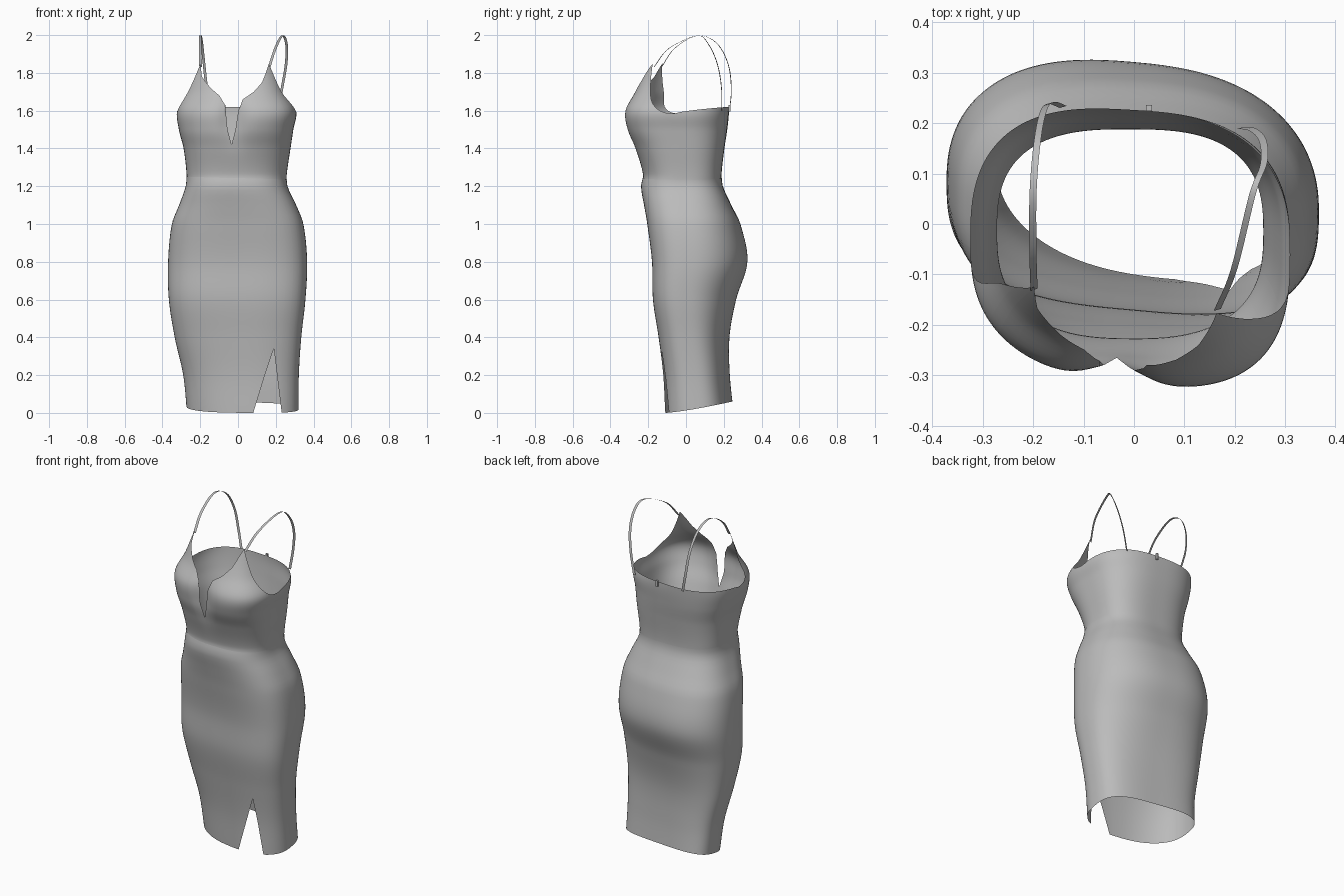
import bpy, bmesh, math
from mathutils import Vector

old = bpy.data.objects.get("Cube")
if old:
    bpy.data.objects.remove(old)


def material(name, rgb):
    m = bpy.data.materials.new(name)
    m.use_nodes = True
    colour = (*rgb, 1)
    m.diffuse_color = colour
    m.node_tree.nodes["Principled BSDF"].inputs["Base Color"].default_value = colour
    return m


fabric = material("grey fabric", (0.5, 0.5, 0.5))

# Body outline: height, side extents, front/back extents, skew of each side, back roundness
BODY = [
    (0, -.27, .32, -.11, .252, -.25, -.04, 2.7),
    (.2, -.29, .322, -.12, .232, -.2, -.06, 2.65),
    (.4, -.335, .335, -.145, .23, -.14, -.09, 2.55),
    (.6, -.366, .357, -.175, .265, -.07, -.12, 2.4),
    (.8, -.37, .366, -.18, .325, -.04, -.14, 2.35),
    (1, -.35, .346, -.205, .288, -.04, -.09, 2.4),
    (1.1, -.312, .308, -.222, .24, -.04, -.04, 2.5),
    (1.2, -.277, .262, -.238, .195, -.03, .02, 2.6),
    (1.26, -.274, .26, -.229, .19, -.03, .02, 2.7),
    (1.4, -.29, .28, -.27, .205, -.03, 0, 2.75),
    (1.5, -.315, .295, -.308, .22, -.04, -.03, 2.75),
    (1.6, -.325, .31, -.318, .23, -.05, -.05, 2.75),
    (1.7, -.287, .255, -.268, .23, -.12, -.12, 2.7),
    (1.85, -.24, .21, -.213, .215, -.13, -.13, 2.6),
]
# Neckline height across the front, from one armhole to the other
NECK = [(-1, 1.585), (-.975, 1.62), (-.93, 1.69), (-.88, 1.76), (-.82, 1.85),
        (-.72, 1.78), (-.49, 1.72), (-.3, 1.68), (-.19, 1.63), (-.15, 1.5),
        (-.1, 1.42), (-.01, 1.5), (.03, 1.6), (.13, 1.66), (.37, 1.7),
        (.57, 1.75), (.8, 1.85), (.88, 1.75), (.93, 1.68), (.975, 1.62), (1, 1.585)]
# Extra hem height across the front: the slit
SLIT = [(-1, 0), (.19, 0), (.57, .34), (.7, 0), (1, 0)]
POWER = 2.7


def linear(keys, x):
    for (a, p), (b, q) in zip(keys, keys[1:]):
        if x <= b:
            return p + (q - p) * max(0, x - a) / (b - a)
    return keys[-1][1]


def smooth(keys, x):
    """Cubic interpolation of rows whose first entry is the position."""
    last = len(keys) - 1
    x = min(max(x, keys[0][0]), keys[last][0])
    i = next(j for j in range(last) if x <= keys[j + 1][0])
    p, q = keys[i], keys[i + 1]
    o, r = keys[max(i - 1, 0)], keys[min(i + 2, last)]
    h = q[0] - p[0]
    t = (x - p[0]) / h
    out = []
    for k in range(1, len(p)):
        m = (q[k] - o[k]) / (q[0] - o[0]) * h
        n = (r[k] - p[k]) / (r[0] - p[0]) * h
        out.append(p[k] * (1 + 2 * t) * (1 - t) ** 2 + m * t * (1 - t) ** 2
                   + q[k] * t * t * (3 - 2 * t) - n * t * t * (1 - t))
    return out


def rounded(v, power=POWER):
    return math.copysign(abs(v) ** (2 / power), v)


def surface(angle, z, inset=0):
    """Point on the body at this angle and height."""
    x0, x1, y0, y1, left, right, back = smooth(BODY, z)
    a, h = (x1 - x0) / 2 - inset, (y1 - y0) / 2 - inset

    def depth(t):
        u, s = rounded(math.cos(t)), math.sin(t)
        skew = (left * (1 - u) + right * (1 + u)) / 2
        return h * rounded(s, back if s > 0 else POWER) + skew * a * u

    # Fit the skewed section between its front and back extents
    samples = [depth(math.tau * i / 48) for i in range(48)]
    low, high = min(samples), max(samples)
    y = y0 + inset + (depth(angle) - low) / (high - low) * 2 * h
    u, v = rounded(math.cos(angle)), rounded(math.sin(angle))
    if v < 0:  # hollow between the cups, left cup a little further forward
        cups = math.exp(-((z - 1.57) / .13) ** 2)
        y += cups * (.035 * math.exp(-((u + .08) / .22) ** 2) + .022 * u * v)
    return Vector(((x0 + x1) / 2 + a * u, y, z))


def neckline(angle):
    if math.sin(angle) < 0:
        return linear(NECK, rounded(math.cos(angle)))
    return 1.585 + .035 * math.sin(angle) ** .5


def hem(angle):
    p = surface(angle, 0)
    base = .06 * max(0, (p.y + .11) / .36) ** 1.3
    if math.sin(angle) < 0:
        return max(base, linear(SLIT, rounded(math.cos(angle))))
    return base


def seam(angle):
    return 1.243 - .008 * math.cos(angle)


# Columns fall evenly, plus one at every corner of the neckline and slit
angles = {round(math.tau * i / 144 - math.pi, 4) for i in range(144)}
for u, _ in NECK[1:-1] + SLIT[1:-1]:
    angles.add(round(-math.acos(math.copysign(abs(u) ** (POWER / 2), u)), 4))
angles = sorted(angles)


def finish(name, bm):
    mesh = bpy.data.meshes.new(name)
    bm.to_mesh(mesh)
    bm.free()
    mesh.materials.append(fabric)
    ob = bpy.data.objects.new(name, mesh)
    bpy.context.collection.objects.link(ob)
    bpy.ops.object.select_all(action='DESELECT')
    ob.select_set(True)
    bpy.context.view_layer.objects.active = ob
    bpy.ops.object.shade_smooth_by_angle(angle=math.radians(50))


def shell(name, low, high, start, end, rows, inset=0):
    """Wrap cloth around the body between two edge lines."""
    bm = bmesh.new()
    grid = []
    for a in angles:
        lo, hi = low(a), high(a)
        levels = [start + (end - start) * k / rows for k in range(rows + 1)]
        grid.append([bm.verts.new(surface(a, min(max(z, lo), hi), inset)) for z in levels])
    for left, right in zip(grid, grid[1:] + grid[:1]):
        for k in range(rows):
            bm.faces.new((left[k], right[k], right[k + 1], left[k + 1]))
    bmesh.ops.remove_doubles(bm, verts=bm.verts, dist=.0003)
    finish(name, bm)


shell("skirt", hem, seam, 0, 1.255, 48)
shell("bodice", lambda a: seam(a) - .008, neckline, 1.22, 1.85, 42, .002)


# Shoulder straps: flat ribbons lofted along a path, turned slightly
def strap(name, path):
    keys = [(i, *p) for i, p in enumerate(path)]
    steps = 6 * (len(path) - 1)
    bm = bmesh.new()
    pairs = []
    for i in range(steps + 1):
        c = Vector(smooth(keys, i / 6))
        pairs.append([bm.verts.new(c + s * Vector((.007, .002, 0))) for s in (-1, 1)])
    for p, q in zip(pairs, pairs[1:]):
        bm.faces.new((p[0], p[1], q[1], q[0]))
    finish(name, bm)


strap("right_strap", [(-.198, -.13, 1.83), (-.2, -.06, 1.93), (-.2, .06, 1.997),
                      (-.192, .16, 1.96), (-.18, .222, 1.85), (-.165, .24, 1.72),
                      (-.14, .232, 1.61)])
strap("left_strap", [(.165, -.17, 1.83), (.198, -.09, 1.93), (.235, .06, 1.997),
                     (.257, .12, 1.95), (.255, .165, 1.85), (.235, .187, 1.73),
                     (.21, .19, 1.6)])

# Zip pull at the centre back
bm = bmesh.new()
bmesh.ops.create_cube(bm, size=1)
for v in bm.verts:
    v.co = Vector((.03, .23, 1.612)) + Vector((v.co.x * .012, v.co.y * .012, v.co.z * .035))
finish("zip_pull", bm)
